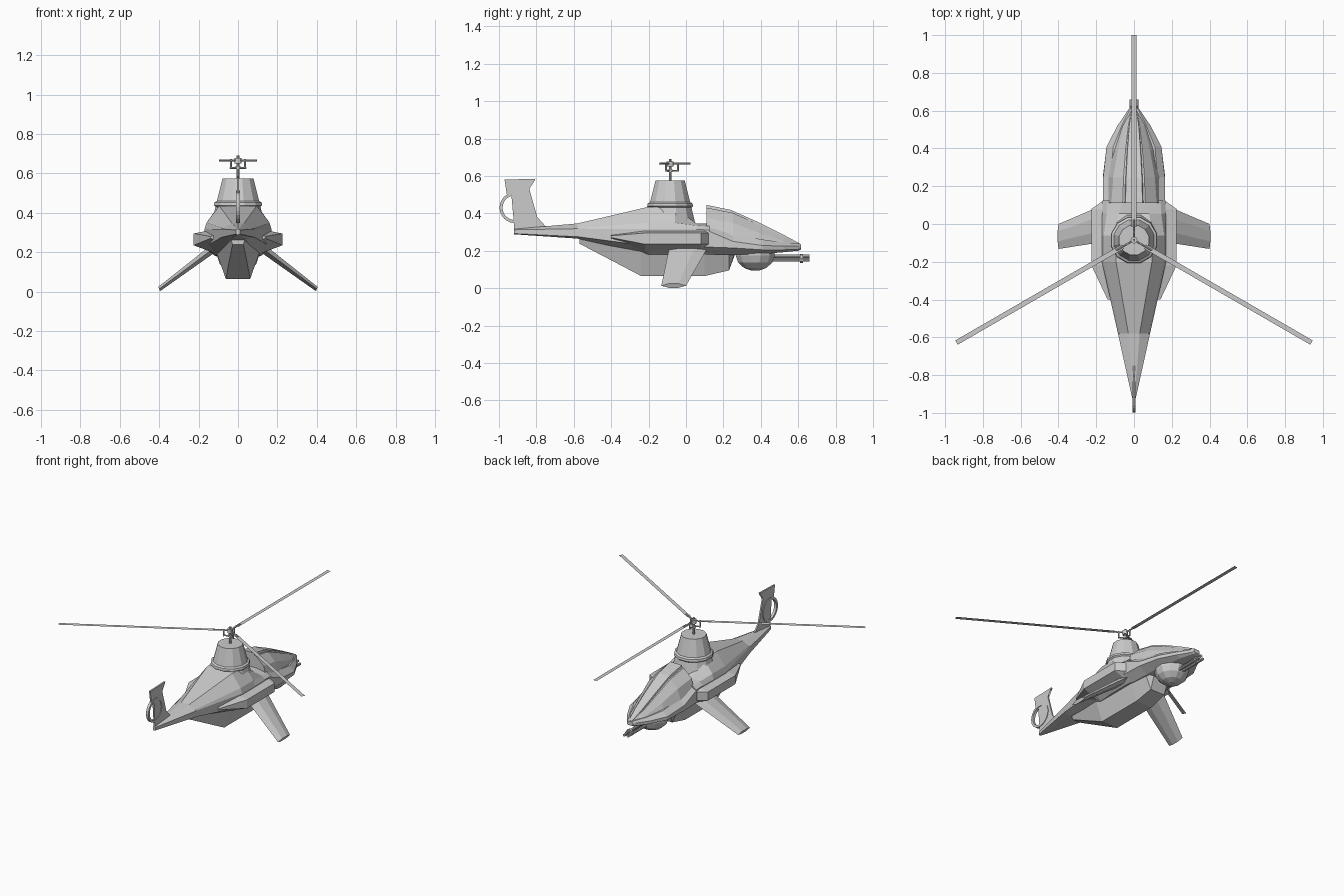
import bpy, bmesh, math
from mathutils import Vector, Matrix

if "Cube" in bpy.data.objects:
    bpy.data.objects.remove(bpy.data.objects["Cube"])


def finish(name, bm):
    bmesh.ops.recalc_face_normals(bm, faces=bm.faces)
    me = bpy.data.meshes.new(name)
    bm.to_mesh(me)
    bm.free()
    ob = bpy.data.objects.new(name, me)
    bpy.context.collection.objects.link(ob)
    return ob


def bridge(bm, rings, closed=False):
    """Skin a list of vertex rings and cap both ends."""
    vs = [[bm.verts.new(p) for p in r] for r in rings]
    n = len(vs[0])
    for a, b in zip(vs, vs[1:] + ([vs[0]] if closed else [])):
        for i in range(n):
            bm.faces.new((a[i], a[(i + 1) % n], b[(i + 1) % n], b[i]))
    if not closed:
        bm.faces.new(vs[0])
        bm.faces.new(vs[-1])


def hull_loft(name, sections):
    """Sections: (y, right-half outline bottom to top), mirrored in x."""
    bm = bmesh.new()
    bridge(bm, [[(x, y, z) for x, z in h] + [(-x, y, z) for x, z in reversed(h)]
                for y, h in sections])
    return finish(name, bm)


def lathe(name, profile, centre, n):
    """Profile of (radius, z) turned around a vertical axis."""
    bm = bmesh.new()
    bridge(bm, [[(centre[0] + r * math.cos(2 * math.pi * (i + .5) / n),
                  centre[1] + r * math.sin(2 * math.pi * (i + .5) / n), z)
                 for i in range(n)] for r, z in profile])
    return finish(name, bm)


def rod(bm, a, b, r, n=8):
    a, b = Vector(a), Vector(b)
    d = b - a
    m = Matrix.Translation((a + b) / 2) @ d.to_track_quat('Z', 'Y').to_matrix().to_4x4()
    bmesh.ops.create_cone(bm, cap_ends=True, segments=n, radius1=r, radius2=r,
                          depth=d.length, matrix=m)


MY = -0.085  # rotor axis

# Main fuselage with tail boom and engine hump
hull_loft("fuselage", [
    (-.92, [(.004, .288), (.010, .292), (.010, .312), (.008, .314), (.003, .316)]),
    (-.58, [(.040, .265), (.085, .275), (.085, .318), (.075, .322), (.030, .346)]),
    (-.20, [(.105, .180), (.170, .225), (.170, .315), (.160, .350), (.095, .435)]),
    (-.06, [(.115, .180), (.170, .220), (.170, .315), (.160, .350), (.100, .432)]),
    (.055, [(.115, .180), (.168, .220), (.168, .315), (.145, .335), (.080, .346)]),
    (.125, [(.110, .180), (.166, .220), (.166, .310), (.140, .330), (.060, .346)])])

# Nose below the canopy
hull_loft("nose", [
    (.11, [(.110, .178), (.165, .220), (.165, .310), (.130, .330)]),
    (.25, [(.105, .177), (.165, .215), (.163, .250), (.125, .290)]),
    (.41, [(.085, .183), (.145, .205), (.145, .228), (.110, .260)]),
    (.52, [(.055, .192), (.088, .205), (.088, .225), (.065, .245)]),
    (.60, [(.020, .200), (.034, .208), (.034, .226), (.025, .240)]),
    (.615, [(.014, .207), (.022, .212), (.022, .226), (.014, .234)])])

# Canopy with a raised roof strip
hull_loft("canopy", [
    (.11, [(.138, .310), (.120, .375), (.060, .430)]),
    (.25, [(.145, .250), (.110, .350), (.055, .403)]),
    (.39, [(.125, .225), (.085, .295), (.045, .340)]),
    (.52, [(.075, .220), (.055, .252), (.030, .276)]),
    (.60, [(.028, .215), (.022, .228), (.015, .238)])])
hull_loft("canopy_roof_strip", [
    (.11, [(.058, .400), (.045, .445)]),
    (.24, [(.055, .370), (.042, .418)]),
    (.38, [(.045, .310), (.035, .356)]),
    (.52, [(.032, .250), (.025, .286)]),
    (.61, [(.016, .220), (.012, .238)])])

# Belly keel
hull_loft("belly", [
    (-.57, [(.028, .238), (.035, .270)]),
    (-.24, [(.062, .065), (.110, .200)]),
    (.10, [(.062, .065), (.110, .200)]),
    (.23, [(.055, .095), (.095, .185)]),
    (.26, [(.055, .175), (.090, .185)])])

for s, side in ((1, "right"), (-1, "left")):
    # Engine nacelles
    bm = bmesh.new()
    bridge(bm, [[(s * xi, y, z0), (s * xo, y, z1), (s * xo, y, z2), (s * xi, y, z3)]
                for y, xi, xo, z0, z1, z2, z3 in (
                    (-.40, .10, .140, .260, .270, .280, .290),
                    (-.22, .12, .225, .195, .235, .295, .315),
                    (.08, .12, .225, .195, .235, .295, .315),
                    (.12, .12, .168, .215, .235, .295, .312))])
    finish("nacelle_" + side, bm)

    # Drooping stub wings with a six-sided airfoil
    bm = bmesh.new()
    rings = []
    for x, z, y0, y1, t in ((.13, .215, -.09, .115, .020), (.40, .013, -.132, .0, .011)):
        ring = []
        for f, k in ((0, 0), (.3, 1), (.7, 1), (1, 0), (.7, -1), (.3, -1)):
            ring.append((s * (x + k * t * .4), y0 + (y1 - y0) * f, z + k * t))
        rings.append(ring)
    bridge(bm, rings)
    finish("stub_wing_" + side, bm)

# Rotor tower and its collar
lathe("rotor_tower", [(.142, .335), (.116, .44), (.081, .575)], (0, MY), 12)
lathe("tower_collar", [(.118, .430), (.127, .438), (.124, .453), (.112, .460)], (0, MY), 12)

# Chin turret
lathe("chin_turret", [(.108, .205), (.108, .175), (.095, .138), (.062, .108), (.022, .094)],
      (0, .37), 12)

# Gun barrels and muzzle clamp
bm = bmesh.new()
for x, z in ((-.014, .152), (.014, .152), (0, .170)):
    rod(bm, (x, .42, z), (x, .66, z), .009)
rod(bm, (0, .61, .159), (0, .625, .159), .024)
finish("gun_barrels", bm)

# Tail fin wrapped around the ring opening
RY, RZ = -.915, .43
outline = [(-.97, .58), (-.805, .585), (-.808, .577), (-.845, .572), (-.838, .53),
           (-.795, .38), (-.75, .33), (-.78, .312), (-.918, .305)]
for a in range(-95, 126, 20):
    outline.append((RY + .072 * math.cos(math.radians(a)), RZ + .072 * math.sin(math.radians(a))))
bm = bmesh.new()
bridge(bm, [[(x, y, z) for y, z in outline] for x in (-.005, .005)])
bmesh.ops.triangulate(bm, faces=[f for f in bm.faces if len(f.verts) > 4])
finish("tail_fin", bm)

# Tail ring
bm = bmesh.new()
bridge(bm, [[(w, RY + r * math.cos(a), RZ + r * math.sin(a))
             for w, r in ((-.009, .066), (.009, .066), (.009, .082), (-.009, .082))]
            for a in (2 * math.pi * i / 24 for i in range(24))], closed=True)
finish("tail_ring", bm)

# Mast, hub and control links
bm = bmesh.new()
rod(bm, (0, MY, .56), (0, MY, .69), .007)
rod(bm, (0, MY, .650), (0, MY, .678), .018, 12)
rod(bm, (0, MY, .622), (0, MY, .634), .014, 12)
for k in range(3):
    a = math.radians(90 + 120 * k)
    c, s = math.cos(a), math.sin(a)
    P = lambda r, z: (c * r, MY + s * r, z)
    rod(bm, P(0, .666), P(.11, .666), .005)
    rod(bm, P(.042, .672), P(.042, .624), .005)
    rod(bm, P(0, .628), P(.046, .628), .005)
finish("rotor_hub", bm)

# Paper-thin rotor blades
for k in range(3):
    a = math.radians(90 + 120 * k)
    rot = Matrix.Translation((0, MY, .666)) @ Matrix.Rotation(a, 4, 'Z')
    bm = bmesh.new()
    bm.faces.new([bm.verts.new(rot @ Vector(p)) for p in
                  ((.07, -.013, 0), (1.085, -.013, 0), (1.085, .013, 0), (.07, .013, 0))])
    finish(f"rotor_blade_{k + 1}", bm)
